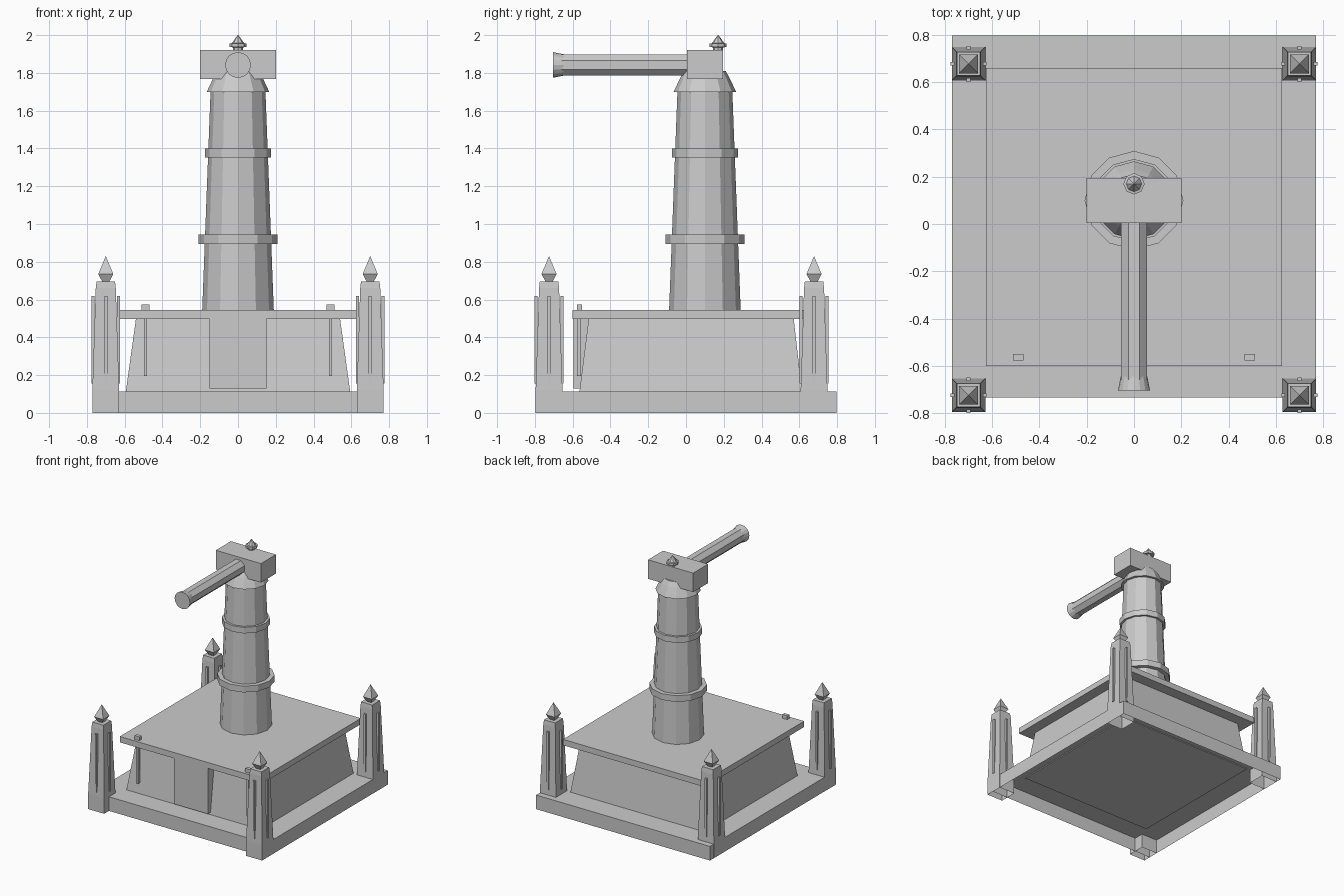
import bpy, bmesh, math
from mathutils import Vector

if "Cube" in bpy.data.objects:
    bpy.data.objects.remove(bpy.data.objects["Cube"])

stone = bpy.data.materials.new("plain_grey")
stone.diffuse_color = (0.6, 0.6, 0.6, 1)
stone.use_nodes = True
stone.node_tree.nodes["Principled BSDF"].inputs["Base Color"].default_value = stone.diffuse_color


def loft(name, rings, bottom=True, top=True):
    """Skin a stack of equal-length rings (anticlockwise seen along the axis)."""
    bm = bmesh.new()
    loops = [[bm.verts.new(p) for p in ring] for ring in rings]
    n = len(loops[0])
    for a, b in zip(loops, loops[1:]):
        for i in range(n):
            j = (i + 1) % n
            bm.faces.new((a[i], a[j], b[j], b[i]))
    if bottom:
        bm.faces.new(loops[0][::-1])
    if top:
        bm.faces.new(loops[-1])
    bmesh.ops.remove_doubles(bm, verts=bm.verts, dist=0.0005)
    me = bpy.data.meshes.new(name)
    bm.to_mesh(me)
    bm.free()
    me.materials.append(stone)
    ob = bpy.data.objects.new(name, me)
    bpy.context.collection.objects.link(ob)
    return ob


def rect(x0, x1, y0, y1, z):
    return [Vector(p) for p in ((x0, y0, z), (x1, y0, z), (x1, y1, z), (x0, y1, z))]


def box(name, x0, x1, y0, y1, z0, z1, bottom=True):
    return loft(name, [rect(x0, x1, y0, y1, z0), rect(x0, x1, y0, y1, z1)], bottom)


def square_stack(name, cx, cy, profile, bottom=True, top=True):
    return loft(name, [rect(cx - h, cx + h, cy - h, cy + h, z) for h, z in profile], bottom, top)


def turned(name, profile, n, centre, along_y=False, phase=0.0):
    """Lathe a (radius, height) profile; along_y points the axis to the front."""
    rings = []
    c = Vector(centre)
    for r, t in profile:
        ring = []
        for i in range(n):
            a = 2 * math.pi * i / n + phase
            u, v = r * math.cos(a), r * math.sin(a)
            ring.append(c + (Vector((u, -t, v)) if along_y else Vector((u, v, t))))
        rings.append(ring)
    return loft(name, rings)


# Hollow plinth, open underneath
box("plinth", -0.77, 0.77, -0.735, 0.797, 0, 0.113, bottom=False)

# Sloping-walled house and flat roof
loft("house_walls", [rect(-0.595, 0.595, -0.565, 0.615, 0.105),
                     rect(-0.54, 0.54, -0.515, 0.57, 0.5)])
box("roof_slab", -0.627, 0.627, -0.6, 0.66, 0.498, 0.545)

# Door, and hanging rods with roof blocks either side
box("door", -0.15, 0.15, -0.595, -0.5, 0.13, 0.5)
for side, s in (("left", -1), ("right", 1)):
    x = 0.49 * s
    box(side + "_rod", x - 0.008, x + 0.008, -0.578, -0.555, 0.195, 0.5)
    box(side + "_roof_block", x - 0.022, x + 0.022, -0.578, -0.55, 0.54, 0.575)

# Corner posts with face strips and pointed finials
for side, cx in (("left", -0.7), ("right", 0.7)):
    for end, cy in (("front", -0.725), ("back", 0.678)):
        tag = f"{end}_{side}_post"
        square_stack(tag, cx, cy, [(0.071, 0), (0.071, 0.12), (0.053, 0.66), (0.049, 0.695)],
                     bottom=False)
        square_stack(tag + "_finial", cx, cy, [(0.018, 0.694), (0.04, 0.735), (0, 0.83)], top=False)
        for k, (dx, dy) in enumerate(((1, 0), (-1, 0), (0, 1), (0, -1))):
            px, py = cx + 0.068 * dx, cy + 0.068 * dy
            box(f"{tag}_strip_{k + 1}", px - 0.008, px + 0.008, py - 0.008, py + 0.008, 0.155, 0.62)

# Twelve-sided tapering tower with bands and cap
T = (0, 0.1, 0)
turned("tower", [(0.19, 0.53), (0.145, 1.71)], 12, T)
turned("lower_band", [(0.209, 0.895), (0.209, 0.945)], 12, T)
turned("upper_band", [(0.175, 1.352), (0.175, 1.4)], 12, T)
turned("tower_cap", [(0.165, 1.7), (0.13, 1.775), (0.11, 1.81)], 12, T)

# Head block with barrel and flared muzzle
box("head_block", -0.2, 0.2, 0.005, 0.195, 1.768, 1.92)
turned("barrel", [(0.0595, -0.05), (0.0595, 0.66)], 8, (0, 0, 1.842), True, math.pi / 8)
turned("muzzle", [(0.056, 0.645), (0.068, 0.705)], 16, (0, 0, 1.842), True)

# Small finial on the head
turned("head_finial", [(0.026, 1.91), (0.026, 1.935), (0.045, 1.937), (0.045, 1.955),
                       (0.033, 1.957), (0.002, 2.0)], 8, (0, 0.17, 0))
